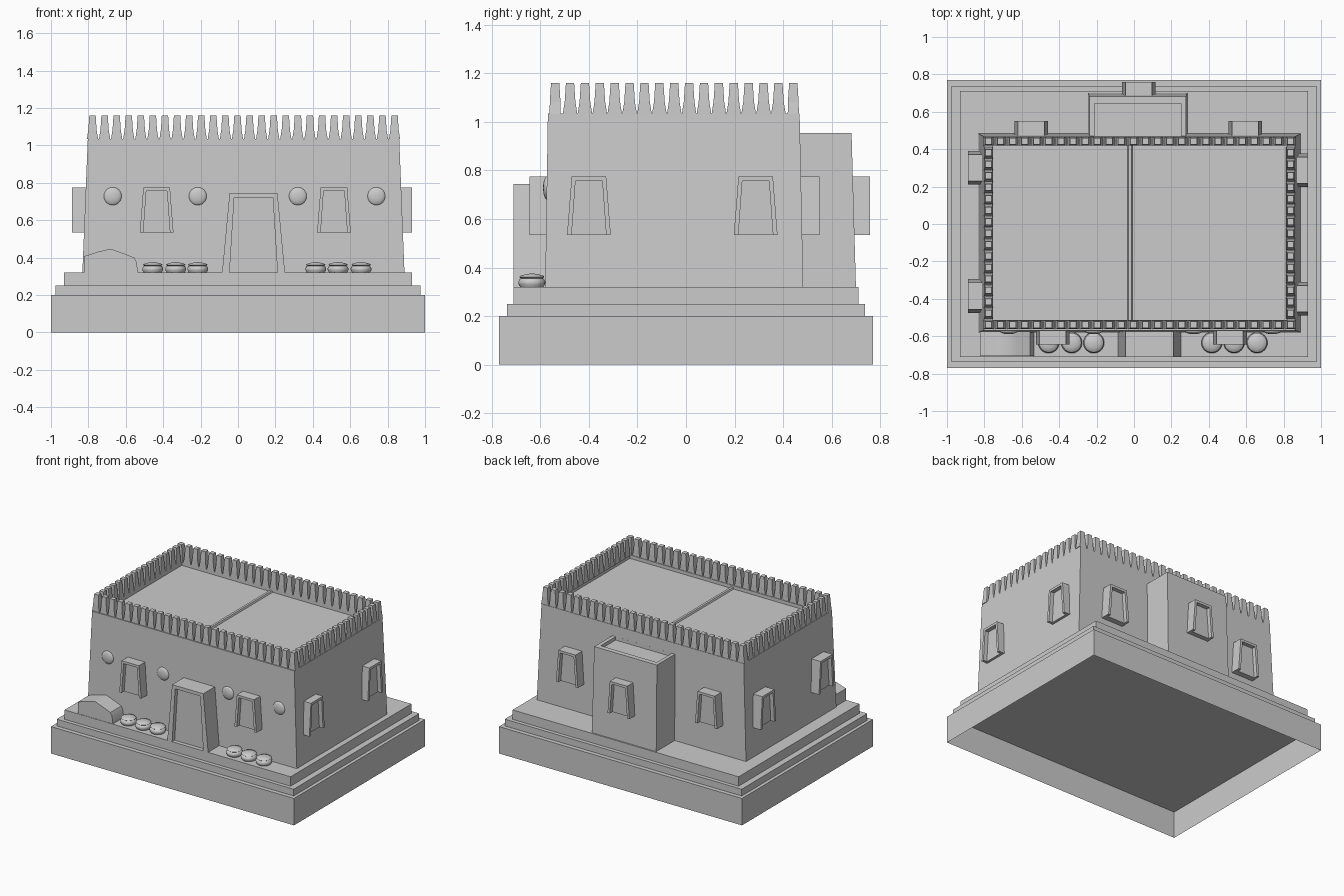
import bpy, bmesh
from math import cos, sin, pi, radians
from mathutils import Matrix

if "Cube" in bpy.data.objects:
    bpy.data.objects.remove(bpy.data.objects["Cube"])


def finish(name, bm, smooth=False):
    bmesh.ops.recalc_face_normals(bm, faces=bm.faces)
    me = bpy.data.meshes.new(name)
    bm.to_mesh(me)
    bm.free()
    ob = bpy.data.objects.new(name, me)
    bpy.context.collection.objects.link(ob)
    if smooth:
        bpy.context.view_layer.objects.active = ob
        ob.select_set(True)
        bpy.ops.object.shade_smooth_by_angle(angle=radians(35))
        ob.select_set(False)
    return ob


def add_rings(bm, rings, bottom=True):
    """Stack of rectangles (x0, x1, y0, y1, z) joined into one skin."""
    loops = [[bm.verts.new(p) for p in ((a, c, z), (b, c, z), (b, d, z), (a, d, z))]
             for a, b, c, d, z in rings]
    for lo, hi in zip(loops, loops[1:]):
        for i in range(4):
            j = (i + 1) % 4
            bm.faces.new((lo[i], lo[j], hi[j], hi[i]))
    bm.faces.new(loops[-1])
    if bottom:
        bm.faces.new(loops[0][::-1])


def stack(name, rings, bottom=True):
    bm = bmesh.new()
    add_rings(bm, rings, bottom)
    return finish(name, bm)


def prism(name, pts, y0, y1, smooth=False):
    """Front-view outline (x, z) extruded along y."""
    bm = bmesh.new()
    face = bm.faces.new([bm.verts.new((x, y0, z)) for x, z in pts])
    ext = bmesh.ops.extrude_face_region(bm, geom=[face])
    moved = [v for v in ext["geom"] if isinstance(v, bmesh.types.BMVert)]
    bmesh.ops.translate(bm, verts=moved, vec=(0, y1 - y0, 0))
    return finish(name, bm, smooth)


def frame(name, x, y, turn, depth, recess, outer, inner, z0, z1, zi):
    """Tapered three-sided surround with a recessed panel, standing out from a wall."""
    (ob, ot), (ib, it) = outer, inner
    hole = [(ib, z0), (it, zi), (-it, zi), (-ib, z0)]
    rim = [(-ob, z0), (-ot, z1), (ot, z1), (ob, z0)]
    place = Matrix.Translation((x, y, 0)) @ Matrix.Rotation(radians(turn), 4, 'Z')
    prism(name + "_frame", rim + hole, -depth, 0.03).matrix_world = place
    prism(name + "_panel", hole, recess - depth, 0.03).matrix_world = place


def lathe(name, x, y, z, profile, n=24):
    bm = bmesh.new()
    rows = [[bm.verts.new((x + r * cos(2 * pi * i / n), y + r * sin(2 * pi * i / n), z + h))
             for i in range(n)] for r, h in profile]
    for lo, hi in zip(rows, rows[1:]):
        for i in range(n):
            j = (i + 1) % n
            bm.faces.new((lo[i], lo[j], hi[j], hi[i]))
    bm.faces.new(rows[0][::-1])
    bm.faces.new(rows[-1])
    return finish(name, bm, True)


# stepped plinth, open underneath
stack("plinth", [(-1, 1, -.77, .77, 0), (-1, 1, -.77, .77, .2)], False)
stack("middle_step", [(-.975, .975, -.738, .738, .2), (-.975, .975, -.738, .738, .25)])
stack("upper_step", [(-.93, .93, -.71, .71, .25), (-.93, .93, -.71, .71, .32)])

# sloping house walls with sunken flat roof
stack("house_walls", [(-.832, .89, -.58, .483, .32), (-.803, .862, -.569, .468, 1.035),
                      (-.757, .82, -.512, .42, 1.035), (-.757, .82, -.512, .42, 1.01)])
stack("roof_ridge", [(-.037, -.006, -.512, .42, 1.005), (-.03, -.013, -.512, .42, 1.022)])

# rear annex with its own low parapet
stack("rear_annex", [(-.245, .285, .44, .7, .32), (-.238, .278, .44, .682, .955),
                     (-.212, .25, .47, .645, .955), (-.212, .25, .47, .645, .93)])

# battlements: each block flares to a wider foot along its row
bm = bmesh.new()
NX, NY = 26, 17
X0, X1, Y0, Y1 = -.778, .837, -.539, .442
spots = [(X0 + (X1 - X0) * i / (NX - 1), y, True) for i in range(NX) for y in (Y0, Y1)]
spots += [(x, Y0 + (Y1 - Y0) * i / (NY - 1), False) for i in range(1, NY - 1) for x in (X0, X1)]
for x, y, along_x in spots:
    rings = []
    for along, across, z in ((.03, .023, 1.033), (.022, .022, 1.083), (.017, .017, 1.16)):
        hx, hy = (along, across) if along_x else (across, along)
        rings.append((x - hx, x + hx, y - hy, y + hy, z))
    add_rings(bm, rings)
finish("battlements", bm)

# door and window surrounds
frame("door", .083, -.575, 0, .135, .03, (.168, .128), (.128, .103), .32, .745, .72)
windows = [("front", -.435, -.575, 0, .07), ("front", .513, -.575, 0, .07),
           ("right", .875, -.4, 90, .055), ("right", .875, .287, 90, .055),
           ("left", -.82, -.385, -90, .068), ("left", -.82, .3, -90, .068),
           ("back", -.55, .48, 180, .07), ("back", .595, .48, 180, .07),
           ("annex", .025, .69, 180, .068)]
for side, x, y, turn, depth in windows:
    frame(side + "_window", x, y, turn, depth, .03,
          (.09, .071), (.071, .055), .535, .775, .757)

# round bosses on the front wall
for x in (-.67, -.215, .32, .74):
    bm = bmesh.new()
    bmesh.ops.create_uvsphere(bm, u_segments=24, v_segments=12, radius=.048,
                              matrix=Matrix.Translation((x, -.572, .728))
                              @ Matrix.Diagonal((1, .35, 1, 1)))
    finish("wall_boss", bm, True)

# humped oven at the left of the front wall
prism("oven", [(-.823, .32), (-.823, .407), (-.745, .432), (-.68, .447),
               (-.625, .427), (-.555, .4), (-.542, .375), (-.535, .32)], -.707, -.56, True)

# lidded bowls along the front wall
bowl = [(.048, 0), (.055, .012), (.056, .022), (.05, .033), (.045, .036),
        (.052, .041), (.048, .046), (.028, .052), (.01, .055)]
for x in (-.456, -.333, -.215, .416, .535, .658):
    lathe("bowl", x, -.635, .32, bowl)
